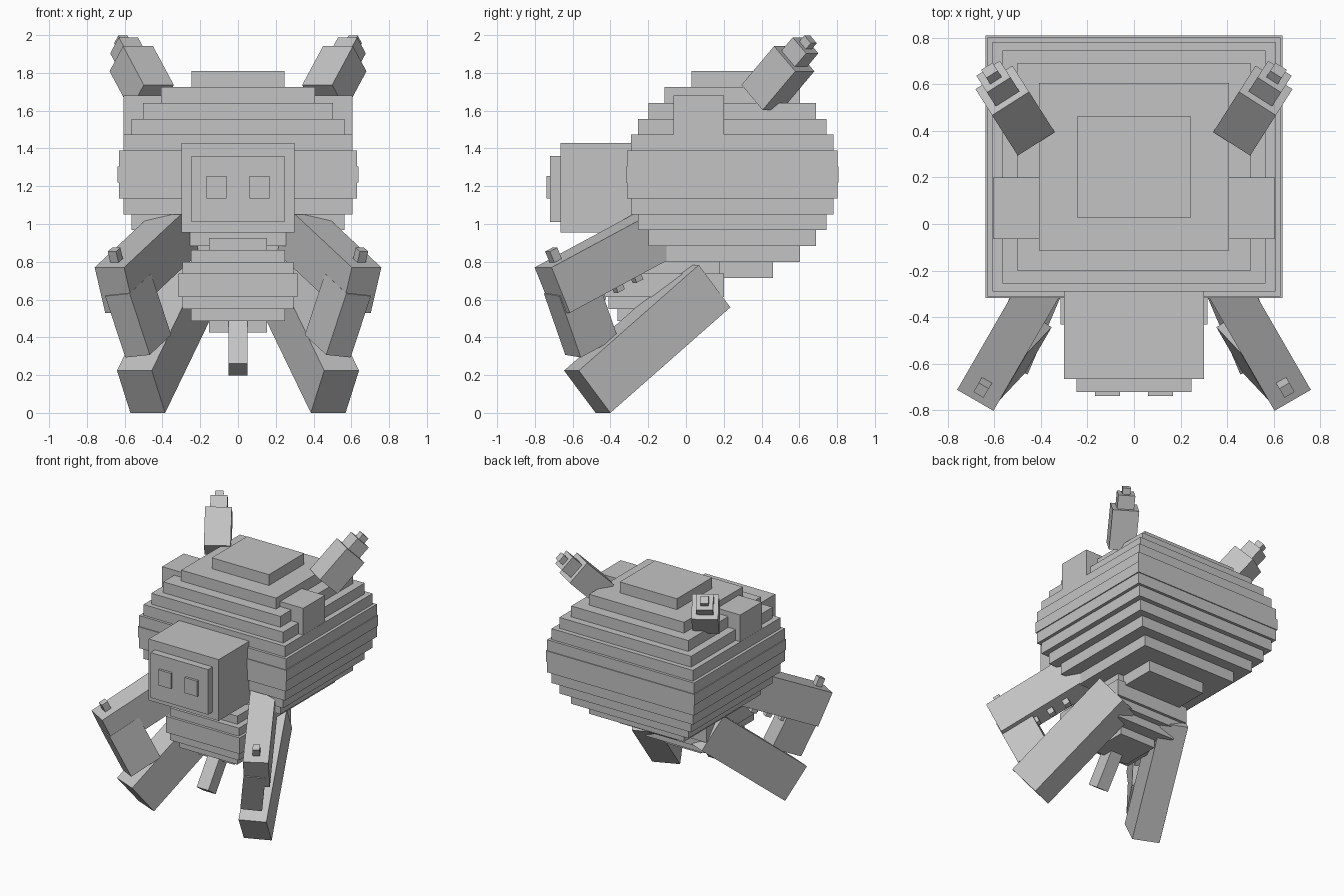
import bpy, bmesh
from math import sin, cos, radians, sqrt
from mathutils import Vector, Matrix

if "Cube" in bpy.data.objects:
    bpy.data.objects.remove(bpy.data.objects["Cube"])

grey = bpy.data.materials.new("light grey")
grey.diffuse_color = (0.55, 0.55, 0.55, 1)
grey.use_nodes = True
grey.node_tree.nodes["Principled BSDF"].inputs["Base Color"].default_value = grey.diffuse_color


def make(name, boxes):
    """One object from oriented boxes: (centre, (axis_x, axis_y, axis_z), sizes)."""
    bm = bmesh.new()
    for c, axes, size in boxes:
        rot = Matrix(axes).transposed().to_4x4()
        mat = Matrix.Translation(c) @ rot @ Matrix.Diagonal((*size, 1))
        bmesh.ops.create_cube(bm, size=1, matrix=mat)
    bmesh.ops.recalc_face_normals(bm, faces=bm.faces)
    me = bpy.data.meshes.new(name)
    bm.to_mesh(me)
    bm.free()
    me.materials.append(grey)
    ob = bpy.data.objects.new(name, me)
    bpy.context.collection.objects.link(ob)
    return ob


WORLD = (Vector((1, 0, 0)), Vector((0, 1, 0)), Vector((0, 0, 1)))


def block(x0, x1, y0, y1, z0, z1):
    return (Vector((x0 + x1, y0 + y1, z0 + z1)) / 2, WORLD, (x1 - x0, y1 - y0, z1 - z0))


def frame(heading, pitch):
    """Side, forward and up axes; heading turns from -y to +x, pitch tips down."""
    a, p = radians(heading), radians(pitch)
    return (Vector((cos(a), sin(a), 0)),
            Vector((sin(a) * cos(p), -cos(a) * cos(p), -sin(p))),
            Vector((sin(a) * sin(p), -cos(a) * sin(p), cos(p))))


def beam(tip, axes, width, length, depth):
    """Box whose forward end is centred on tip."""
    tip = Vector(tip)
    return (tip - axes[1] * length / 2, axes, (width, length, depth))


def mirrored(boxes):
    def m(v):
        return Vector((-v.x, v.y, v.z))
    return [(m(c), tuple(m(a) for a in axes), s) for c, axes, s in boxes]


def pair(name, boxes):
    make(name + "_right", boxes)
    make(name + "_left", mirrored(boxes))


def slab_ball(name, centre, rx, ry, height, n):
    """Stepped ellipsoid made of n flat slabs."""
    cx, cy, cz = centre
    t = height / n
    boxes = []
    for i in range(n):
        k = i - (n - 1) / 2
        f = sqrt(1 - (k / (n / 2)) ** 2)
        z = cz + k * t
        boxes.append(block(cx - rx * f, cx + rx * f, cy - ry * f, cy + ry * f, z - t / 2, z + t / 2))
    make(name, boxes)


# head and body
slab_ball("head", (0, 0.245, 1.262), 0.637, 0.563, 1.095, 13)
slab_ball("body", (0, -0.115, 0.675), 0.318, 0.318, 0.5, 8)

# snout with front plate and nostrils
make("snout", [block(-0.3, 0.3, -0.665, -0.2, 0.955, 1.43)])
make("snout_plate", [block(-0.247, 0.247, -0.72, -0.66, 1.01, 1.36)])
pair("nostril", [block(0.06, 0.167, -0.738, -0.71, 1.135, 1.255)])

# side blocks on the head
pair("brow_block", [block(0.405, 0.605, -0.065, 0.2, 1.4, 1.68)])

# ears: three shrinking boxes along one axis
ear = frame(147.5, -45)
base = Vector((0.455, 0.40, 1.67))
ear_boxes, d = [], 0
for length, w in ((0.29, 0.188), (0.1, 0.12), (0.045, 0.058)):
    d += length
    ear_boxes.append(beam(base + ear[1] * d, ear, w, length, w))
pair("ear", ear_boxes)

# upper arms
arm = frame(30, 25)
elbow = Vector((0.653, -0.708, 0.65))
pair("upper_arm", [beam(elbow, arm, 0.18, 0.75, 0.265)])

# peg on top of each elbow, three pegs underneath
def peg(back, side, w, h):
    c = elbow - arm[1] * back + arm[2] * side * (0.1325 + h / 2 - 0.01)
    return (c, arm, (w, w, h + 0.02))


pair("elbow_peg", [peg(0.085, 1, 0.05, 0.065)])
pair("arm_pegs", [peg(b, -1, 0.045, 0.045) for b in (0.245, 0.37, 0.495)])

# forearms hang down and lean slightly inward
up = (arm[2] + arm[0] * 0.1).normalized()
side = (arm[0] - up * arm[0].dot(up)).normalized()
fore = (side, -up, arm[1])
pair("forearm", [beam((0.475, -0.50, 0.353), fore, 0.154, 0.36, 0.25)])

# legs
leg = frame(23, 39)
pair("leg", [beam((0.513, -0.523, 0.112), leg, 0.2, 0.888, 0.288)])

# tail slanting forward under the body
make("tail", [beam((0, -0.39, 0.23), frame(0, 55), 0.1, 0.4, 0.11)])
